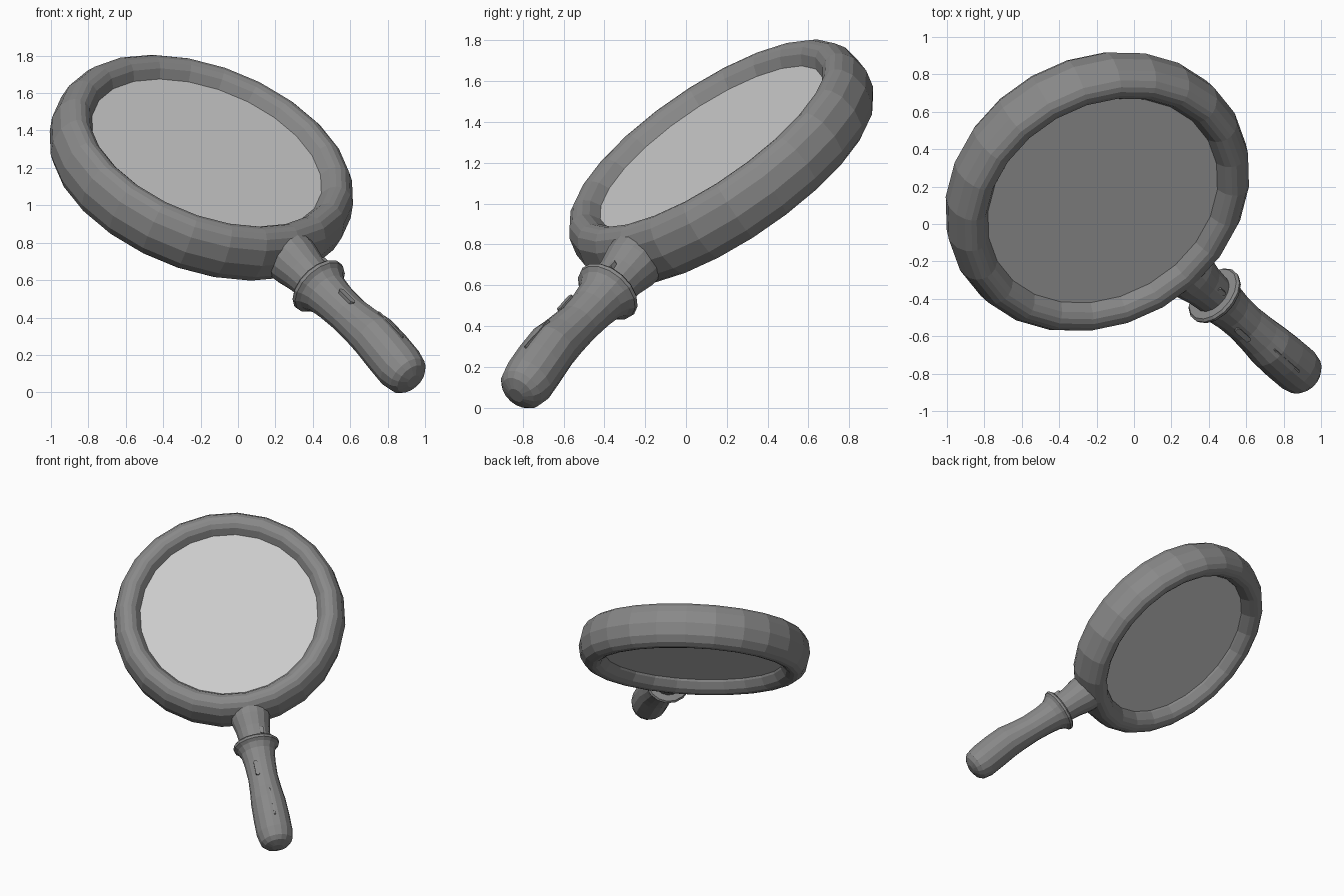
import bpy, bmesh
from math import sin, cos, tau, hypot
from mathutils import Vector, Matrix

if "Cube" in bpy.data.objects:
    bpy.data.objects.remove(bpy.data.objects["Cube"])

# Local frame: x along handle, z along lens normal, origin at ring centre
d = Vector((0.597, -0.530, -0.602)).normalized()
n = Vector((0.307, -0.529, 0.791))
n = (n - d * n.dot(d)).normalized()
s = n.cross(d)
FRAME = Matrix((d, s, n)).transposed().to_4x4()
FRAME.translation = Vector((-0.196, 0.173, 1.201))


def material(name, colour):
    m = bpy.data.materials.new(name)
    m.diffuse_color = colour
    m.use_nodes = True
    m.node_tree.nodes["Principled BSDF"].inputs["Base Color"].default_value = m.diffuse_color
    return m


BODY = material("body_grey", (0.25, 0.25, 0.25, 1))
GLASS = material("glass", (0.8, 0.8, 0.8, 0.6))


def finish(name, bm, mat=BODY):
    bmesh.ops.recalc_face_normals(bm, faces=bm.faces[:])
    me = bpy.data.meshes.new(name)
    bm.to_mesh(me)
    bm.free()
    me.materials.append(mat)
    ob = bpy.data.objects.new(name, me)
    ob.matrix_world = FRAME
    bpy.context.collection.objects.link(ob)
    return ob


def skin(bm, loops, closed=False):
    count = len(loops) if closed else len(loops) - 1
    for i in range(count):
        a, b = loops[i], loops[(i + 1) % len(loops)]
        m = len(a)
        for j in range(m):
            k = (j + 1) % m
            bm.faces.new((a[j], a[k], b[k], b[j]))
    if not closed:
        bm.faces.new(loops[0])
        bm.faces.new(loops[-1])


def turned(name, profile, sides=16):
    """Solid around the x axis; profile entries are (x, radius, lift)."""
    bm = bmesh.new()
    loops = [[bm.verts.new((x, r * cos(tau * j / sides), lift + r * sin(tau * j / sides)))
              for j in range(sides)] for x, r, lift in profile]
    skin(bm, loops)
    return finish(name, bm)


def bar(name, x, y, z, length, width, height):
    """Small raised bar with rounded ends lying along the handle."""
    bm = bmesh.new()
    bmesh.ops.create_cube(bm, size=1, matrix=Matrix.Translation((x, y, z))
                          @ Matrix.Diagonal((length, width, height, 1)))
    ends = [e for e in bm.edges
            if abs(e.verts[0].co.z - e.verts[1].co.z) > height / 2]
    bmesh.ops.bevel(bm, geom=ends, offset=width * 0.35, segments=1, affect='EDGES')
    return finish(name, bm)


# Ring frame: tall oval section, evenly turning facets, swept around the lens
bm = bmesh.new()
SEG, TUBE, P, Q = 24, 16, 0.107, 0.165
loops = []
for i in range(SEG):
    a = tau * i / SEG
    loop = []
    for j in range(TUBE):
        t = tau * j / TUBE
        k = hypot(P * cos(t), Q * sin(t))
        r = 0.739 + P * P * cos(t) / k
        loop.append(bm.verts.new((r * cos(a), r * sin(a), Q * Q * sin(t) / k)))
    loops.append(loop)
skin(bm, loops, closed=True)
finish("ring_frame", bm)

# Lens: thick flat disc, set slightly towards the front
bm = bmesh.new()
bmesh.ops.create_cone(bm, cap_ends=True, segments=24, radius1=0.72, radius2=0.72,
                      depth=0.162, matrix=Matrix.Translation((0, 0, 0.009)))
finish("lens", bm, GLASS)

# Neck between ring and handle
turned("neck", [(0.76, 0.147, 0), (0.84, 0.142, 0), (0.93, 0.123, 0), (1.05, 0.110, 0)])

# Handle with collar, humped grip and rounded end
turned("handle", [
    (1.03, 0.105, 0), (1.032, 0.158, 0), (1.045, 0.17, 0), (1.062, 0.166, 0),
    (1.08, 0.145, 0), (1.12, 0.125, 0), (1.20, 0.114, 0.002), (1.32, 0.109, 0.008),
    (1.44, 0.117, 0.018), (1.53, 0.127, 0.026), (1.66, 0.132, 0.016), (1.78, 0.132, 0.004),
    (1.85, 0.117, 0.002), (1.878, 0.092, 0.002), (1.898, 0.04, 0.002)])

# Raised details on the upper side
bar("handle_bar", 1.285, -0.035, 0.107, 0.12, 0.03, 0.03)
bar("neck_bar", 0.983, 0.06, 0.09, 0.055, 0.026, 0.04)
bar("handle_ridge", 1.59, 0.025, 0.128, 0.22, 0.01, 0.045)
